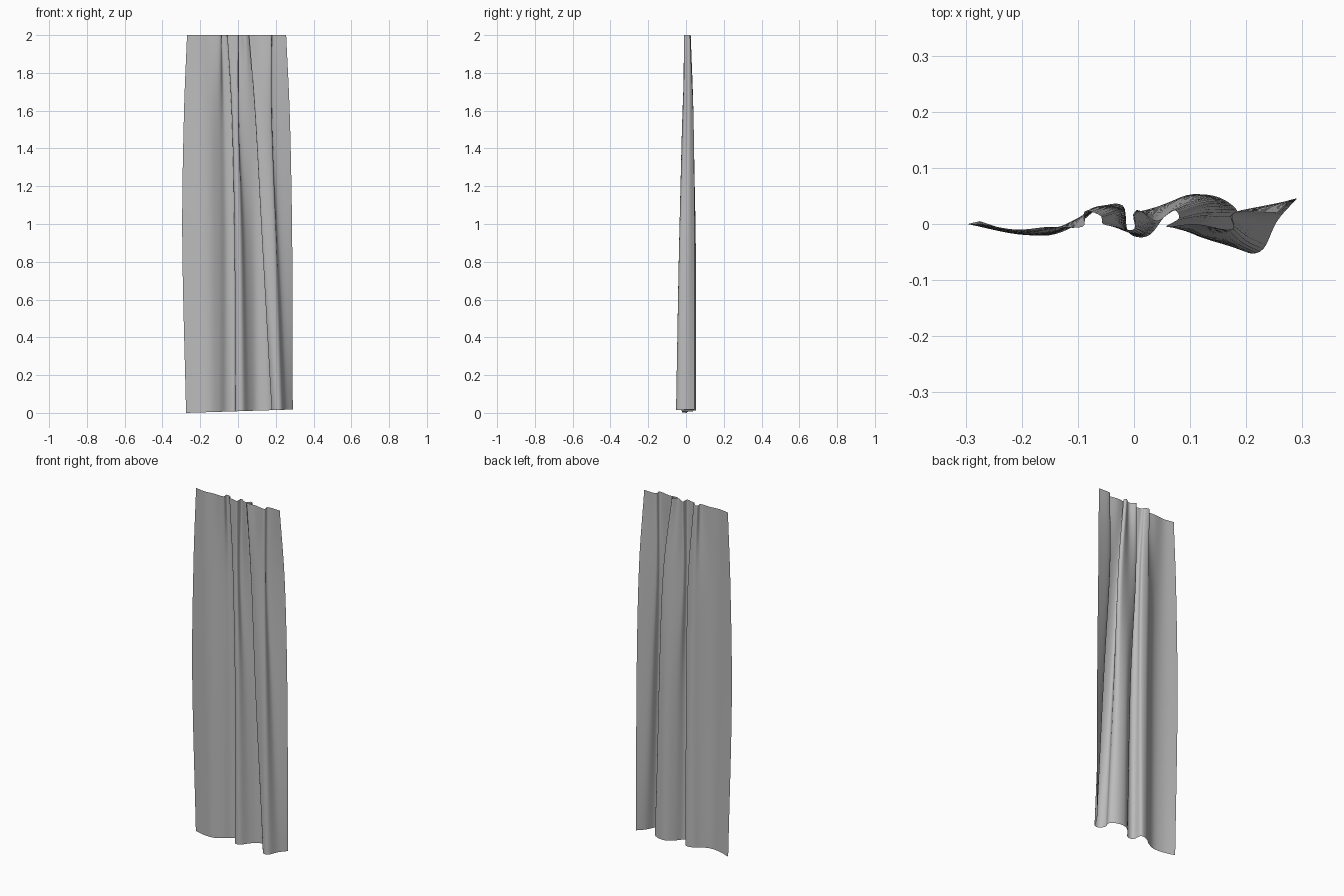
import bpy
import bmesh
from mathutils import Vector

cube = bpy.data.objects.get("Cube")
if cube:
    bpy.data.objects.remove(cube, do_unlink=True)

# Cross-sections of the cloth in hundredths, left edge to right edge.
# Every section has the same fold points, so folds run from hem to heading.
HEM = [(-27.5, .5), (-21, -1.5), (-15, -2), (-10, 0), (-6, 3), (-2, 3.3),
       (-1.2, -1), (.5, -2.3), (3, -1.8), (6, 2), (10, 5), (15, 4.8),
       (18.6, 2), (17.8, -2), (20, -5), (23, -4.5), (25.5, .5), (29, 4.5)]
LOWER = [(-29.5, 0), (-21, -1.8), (-15, -1.7), (-10, .5), (-6, 3.2), (-2, 2.8),
         (-1.8, 0), (-.3, -1.8), (1.8, -1.5), (4, 2), (9, 5), (14, 4.5),
         (15, 2), (12.8, -2), (16, -3.5), (20, -3), (21.5, 1.5), (28.7, 4.5)]
UPPER = [(-28.7, 0), (-21, -1.5), (-15, -1), (-10, 1), (-7, 3), (-3, 2.5),
         (-3.2, 0), (-1.8, -1.2), (.3, -.8), (.4, 2), (6, 3), (11.5, 4),
         (12.5, 2), (9.2, -1), (13, -2), (17.8, -1), (18, 2), (27.5, 4)]
HEADING = [(-27, 0), (-21, -1), (-15, -.5), (-9.2, -.5), (-8.8, 2.2), (-6, 1.5),
           (-5.5, 0), (-3, -.5), (0, -1), (.5, 2.5), (4, .5), (7, 2.5),
           (8, 1), (5.8, -.5), (11, 0), (17.5, -1), (18, 2), (25.5, 2)]
LEVELS = [(0, HEM), (.9, LOWER), (1.55, UPPER), (2, HEADING)]


def smooth_path(points, steps):
    """Pass a rounded path through the points."""
    ends = [2 * points[0] - points[1]] + points + [2 * points[-1] - points[-2]]
    path = []
    for a, b, c, d in zip(ends, ends[1:], ends[2:], ends[3:]):
        for i in range(steps):
            t = i / steps
            path.append(b + (c - a) * t / 2
                        + (a - b * 2.5 + c * 2 - d / 2) * t ** 2
                        + (b * 1.5 - a / 2 - c * 1.5 + d / 2) * t ** 3)
    return path + [points[-1]]


# Rounded sections, then long smooth folds between them
sections = []
for z, profile in LEVELS:
    points = [Vector((x / 100, y / 100, z)) for x, y in profile]
    sections.append(smooth_path(points, 5))
columns = [smooth_path(list(column), 10) for column in zip(*sections)]

# Hem lifts slightly towards the left side
for column in columns:
    lift = .018 * (column[0].x + .275) / .565
    for p in column:
        p.z += lift * max(0, 1 - p.z)

# Curtain cloth
bm = bmesh.new()
grid = [[bm.verts.new(p) for p in column] for column in columns]
for left, right in zip(grid, grid[1:]):
    for i in range(len(left) - 1):
        bm.faces.new((left[i], right[i], right[i + 1], left[i + 1]))
mesh = bpy.data.meshes.new("curtain")
bm.to_mesh(mesh)
bm.free()
curtain = bpy.data.objects.new("curtain", mesh)
bpy.context.collection.objects.link(curtain)

# Grey fabric
fabric = bpy.data.materials.new("grey fabric")
fabric.use_nodes = True
colour = (.5, .5, .5, 1)
fabric.diffuse_color = colour
fabric.node_tree.nodes["Principled BSDF"].inputs["Base Color"].default_value = colour
mesh.materials.append(fabric)

bpy.context.view_layer.objects.active = curtain
curtain.select_set(True)
bpy.ops.object.shade_smooth()
